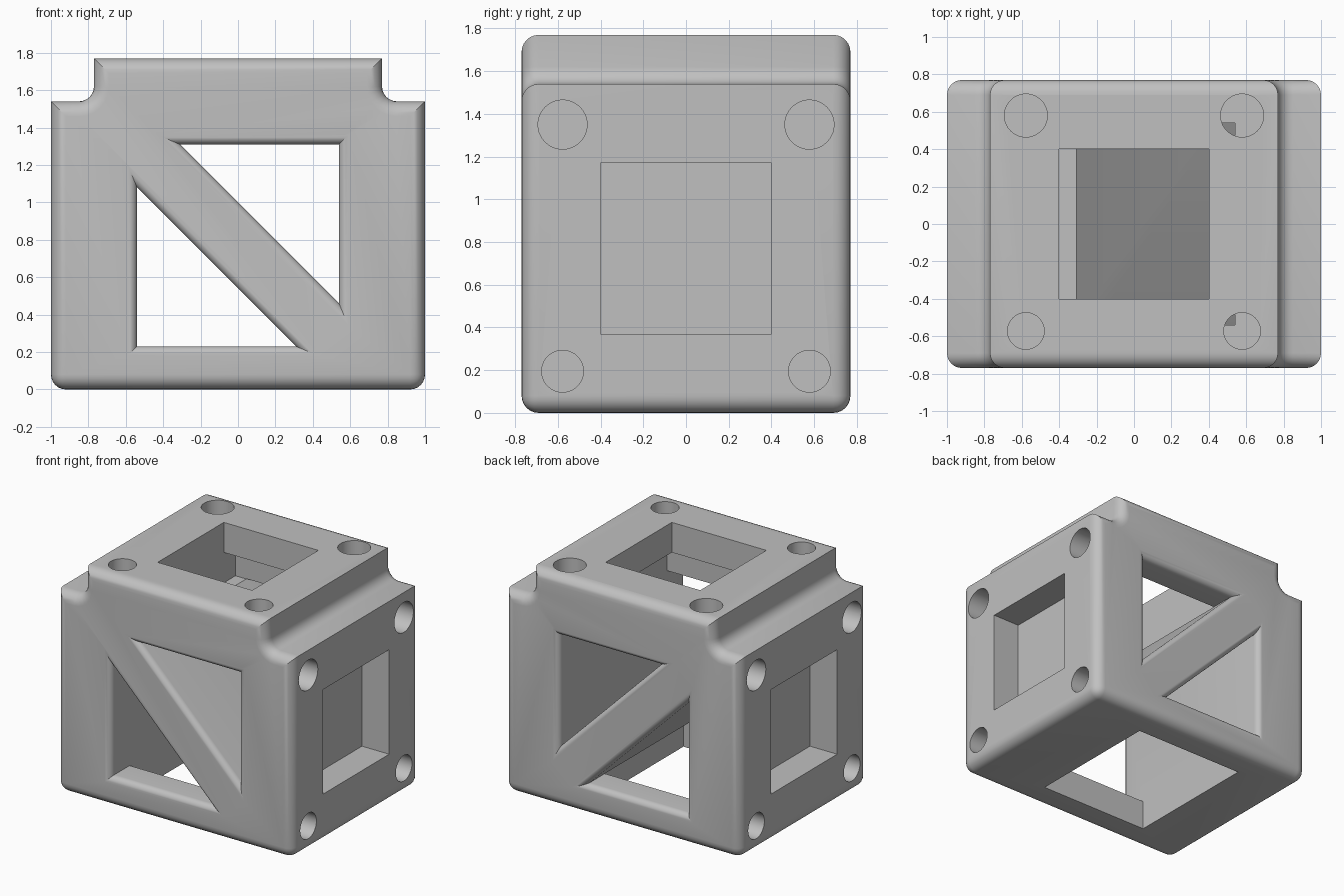
import bpy, bmesh, math
from mathutils import Vector, Matrix

default = bpy.data.objects.get("Cube")
if default:
    bpy.data.objects.remove(default, do_unlink=True)

HALF_Y = 0.77      # half depth
WALL = 0.54        # inner wall distance from centre
ROUND = 0.08       # outer edge radius

grey = bpy.data.materials.new("light grey")
grey.use_nodes = True
colour = (0.53, 0.53, 0.53, 1)
grey.diffuse_color = colour
grey.node_tree.nodes["Principled BSDF"].inputs["Base Color"].default_value = colour


def make_object(name, bm):
    bmesh.ops.recalc_face_normals(bm, faces=bm.faces)
    mesh = bpy.data.meshes.new(name)
    bm.to_mesh(mesh)
    bm.free()
    mesh.materials.append(grey)
    obj = bpy.data.objects.new(name, mesh)
    bpy.context.collection.objects.link(obj)
    return obj


def loft(bm, rings):
    """Skin a list of closed rings and cap both ends."""
    loops = [[bm.verts.new(p) for p in ring] for ring in rings]
    n = len(loops[0])
    for a, b in zip(loops, loops[1:]):
        for i in range(n):
            j = (i + 1) % n
            bm.faces.new((a[i], a[j], b[j], b[i]))
    bm.faces.new(loops[0])
    bm.faces.new(loops[-1])


# Body: stepped outline with coved shoulders, extruded along y
right = [(1, 0), (1, 1.54)]
for i in range(7):
    a = -math.pi / 2 - i * math.pi / 12
    right.append((0.85 + ROUND * math.cos(a), 1.62 + ROUND * math.sin(a)))
right.append((0.77, 1.77))
outline = right + [(-x, z) for x, z in reversed(right)]
bm = bmesh.new()
loft(bm, [[(x, y, z) for x, z in outline] for y in (-HALF_Y, HALF_Y)])
bmesh.ops.recalc_face_normals(bm, faces=bm.faces)


def is_rounded(edge):
    a, b = (v.co for v in edge.verts)
    on_rim = abs(a.y - b.y) < 0.001
    bottom = a.z < 0.001 and b.z < 0.001
    return on_rim or bottom


bmesh.ops.bevel(bm, geom=[e for e in bm.edges if is_rounded(e)], offset=ROUND,
                offset_type='OFFSET', segments=6, profile=0.5,
                affect='EDGES', clamp_overlap=False)
body = make_object("corner_frame_block", bm)

cutters = []


def box_cutter(name, low, high):
    bm = bmesh.new()
    low, high = Vector(low), Vector(high)
    bmesh.ops.create_cube(bm, size=1, matrix=Matrix.Translation((low + high) / 2)
                          @ Matrix.Diagonal((*(high - low), 1)))
    cutters.append(make_object(name, bm))


def round_cutter(name, centre, radius, depth, axis):
    bm = bmesh.new()
    turn = Vector((0, 0, 1)).rotation_difference(Vector(axis)).to_matrix().to_4x4()
    bmesh.ops.create_cone(bm, cap_ends=True, segments=40, radius1=radius, radius2=radius,
                          depth=depth * 2, matrix=Matrix.Translation(centre) @ turn)
    cutters.append(make_object(name, bm))


def window_cutter(name, corner, sx, sz, leg=0.85, flare=0.05):
    """Right triangle through the full depth, flaring out at front and back."""
    inr = leg * (2 - math.sqrt(2)) / 2
    cx, cz = corner[0] + sx * inr, corner[1] + sz * inr
    tri = [corner, (corner[0] + sx * leg, corner[1]), (corner[0], corner[1] + sz * leg)]
    half = []
    for i in range(7):
        a = i * math.pi / 12
        half.append((HALF_Y - flare + flare * math.sin(a), flare * (1 - math.cos(a))))
    half.append((HALF_Y + 0.1, flare))
    levels = [(-y, d) for y, d in reversed(half)] + half
    rings = []
    for y, d in levels:
        k = (inr + d) / inr
        rings.append([(cx + (x - cx) * k, y, cz + (z - cz) * k) for x, z in tri])
    bm = bmesh.new()
    loft(bm, rings)
    cutters.append(make_object(name, bm))


# Triangular windows either side of the diagonal brace
window_cutter("upper_window_cutter", (WALL, 1.31), -1, -1)
window_cutter("lower_window_cutter", (-WALL, 0.23), 1, 1)

# Opening in the top plate, the wider pocket beneath it, and the bottom opening
box_cutter("top_pocket_cutter", (-0.4, -WALL, 1.308), (WALL, WALL, 1.54))
box_cutter("top_opening_cutter", (-0.4, -0.4, 1.5), (0.4, 0.4, 2))
box_cutter("bottom_opening_cutter", (-WALL, -WALL, -0.2), (0.4, WALL, 0.232))

# Square recesses and round sockets on both sides
for s in (-1, 1):
    x0, x1 = sorted((s * 0.77, s * 1.2))
    box_cutter("side_recess_cutter", (x0, -0.4, 0.37), (x1, 0.4, 1.17))
    for y in (-0.578, 0.578):
        for z, r in ((1.35, 0.115), (0.195, 0.098)):
            round_cutter("side_socket_cutter", (s, y, z), r, 0.23, (1, 0, 0))
    for y, r in ((0.58, 0.115), (-0.572, 0.098)):
        round_cutter("top_socket_cutter", (s * 0.578, y, 1.77), r, 0.235, (0, 0, 1))

# Cut every opening out of the body
bpy.context.view_layer.objects.active = body
for cutter in cutters:
    cutter.hide_render = True
    mod = body.modifiers.new(cutter.name, 'BOOLEAN')
    mod.operation = 'DIFFERENCE'
    mod.solver = 'EXACT'
    mod.object = cutter
    bpy.ops.object.modifier_apply(modifier=mod.name)
for cutter in cutters:
    bpy.data.objects.remove(cutter, do_unlink=True)

bpy.ops.object.select_all(action='DESELECT')
body.select_set(True)
bpy.ops.object.shade_smooth_by_angle(angle=math.radians(30))
